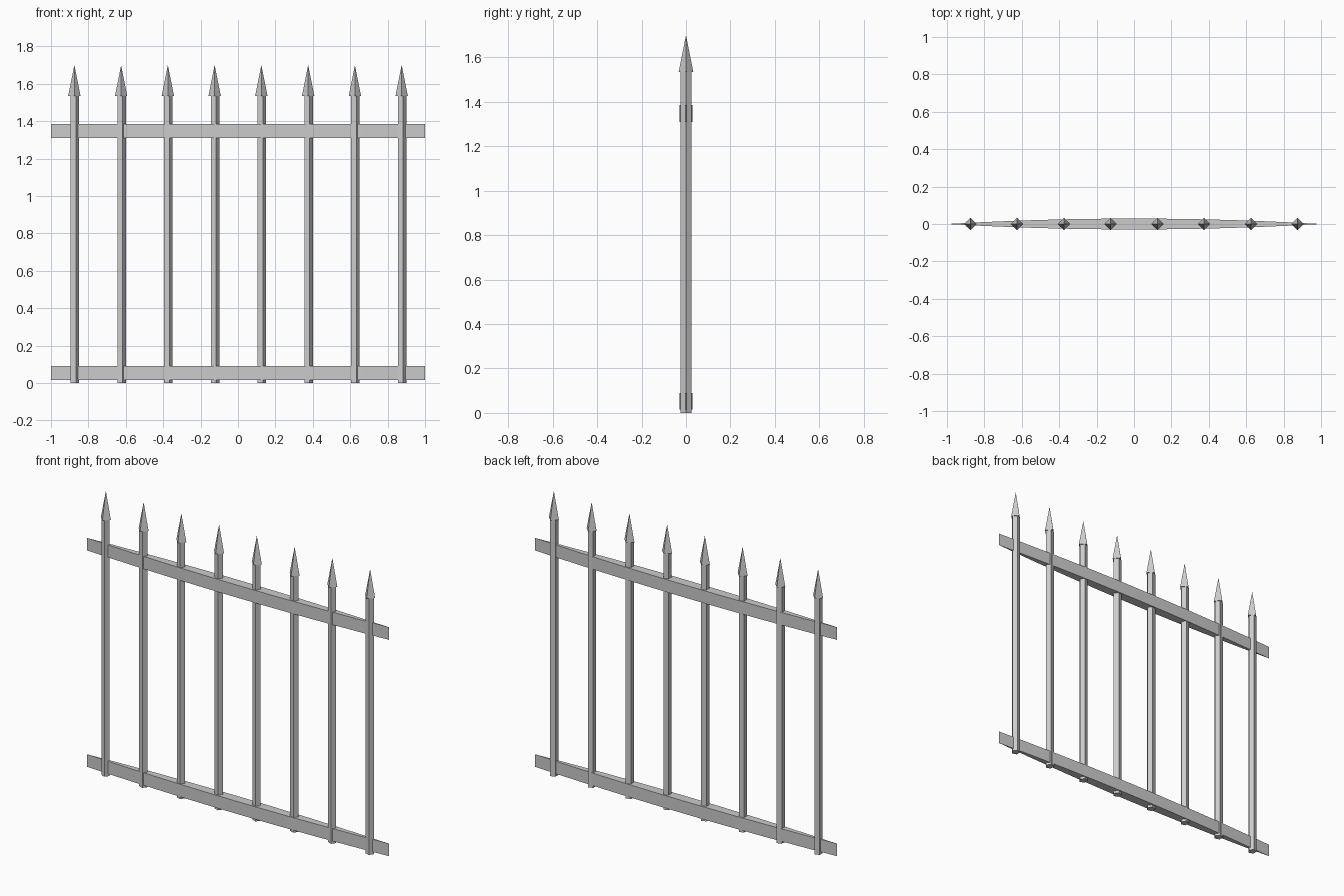
import bpy, bmesh, math
from mathutils import Matrix

if "Cube" in bpy.data.objects:
    bpy.data.objects.remove(bpy.data.objects["Cube"])

metal = bpy.data.materials.new("grey_metal")
metal.diffuse_color = (0.6, 0.6, 0.6, 1)
metal.use_nodes = True
metal.node_tree.nodes["Principled BSDF"].inputs["Base Color"].default_value = metal.diffuse_color


def finish(bm, name):
    bmesh.ops.recalc_face_normals(bm, faces=bm.faces)
    mesh = bpy.data.meshes.new(name)
    bm.to_mesh(mesh)
    bm.free()
    mesh.materials.append(metal)
    obj = bpy.data.objects.new(name, mesh)
    bpy.context.collection.objects.link(obj)
    return obj


def upright(name, x, sides, r_bottom, r_top, z0, z1):
    """Low-poly prism or cone with its first corner on +x."""
    bm = bmesh.new()
    place = Matrix.Translation((x, 0, (z0 + z1) / 2)) @ Matrix.Rotation(-math.pi / 2, 4, 'Z')
    bmesh.ops.create_cone(bm, cap_ends=True, segments=sides, radius1=r_bottom,
                          radius2=r_top, depth=z1 - z0, matrix=place)
    bmesh.ops.remove_doubles(bm, verts=bm.verts, dist=1e-5)
    return finish(bm, name)


def rail(name, z0, z1, bulge=0.029, steps=12):
    """Lens-shaped plan, pointed at both ends, extruded upward."""
    xs = [-1 + 2 * i / steps for i in range(steps + 1)]
    front = [(x, -bulge * (1 - x * x)) for x in xs]
    back = [(x, -y) for x, y in reversed(front[1:-1])]
    bm = bmesh.new()
    face = bm.faces.new([bm.verts.new((x, y, z0)) for x, y in front + back])
    new = bmesh.ops.extrude_face_region(bm, geom=[face])["geom"]
    bmesh.ops.translate(bm, vec=(0, 0, z1 - z0),
                        verts=[v for v in new if isinstance(v, bmesh.types.BMVert)])
    return finish(bm, name)


# Five-sided pickets with four-sided spear tips
for i in range(8):
    x = -0.875 + 0.25 * i
    upright(f"picket_{i + 1}", x, 5, 0.025, 0.025, 0, 1.535)
    upright(f"spear_tip_{i + 1}", x, 4, 0.033, 0, 1.535, 1.70)

# Horizontal rails
rail("lower_rail", 0.015, 0.09)
rail("upper_rail", 1.31, 1.385)
